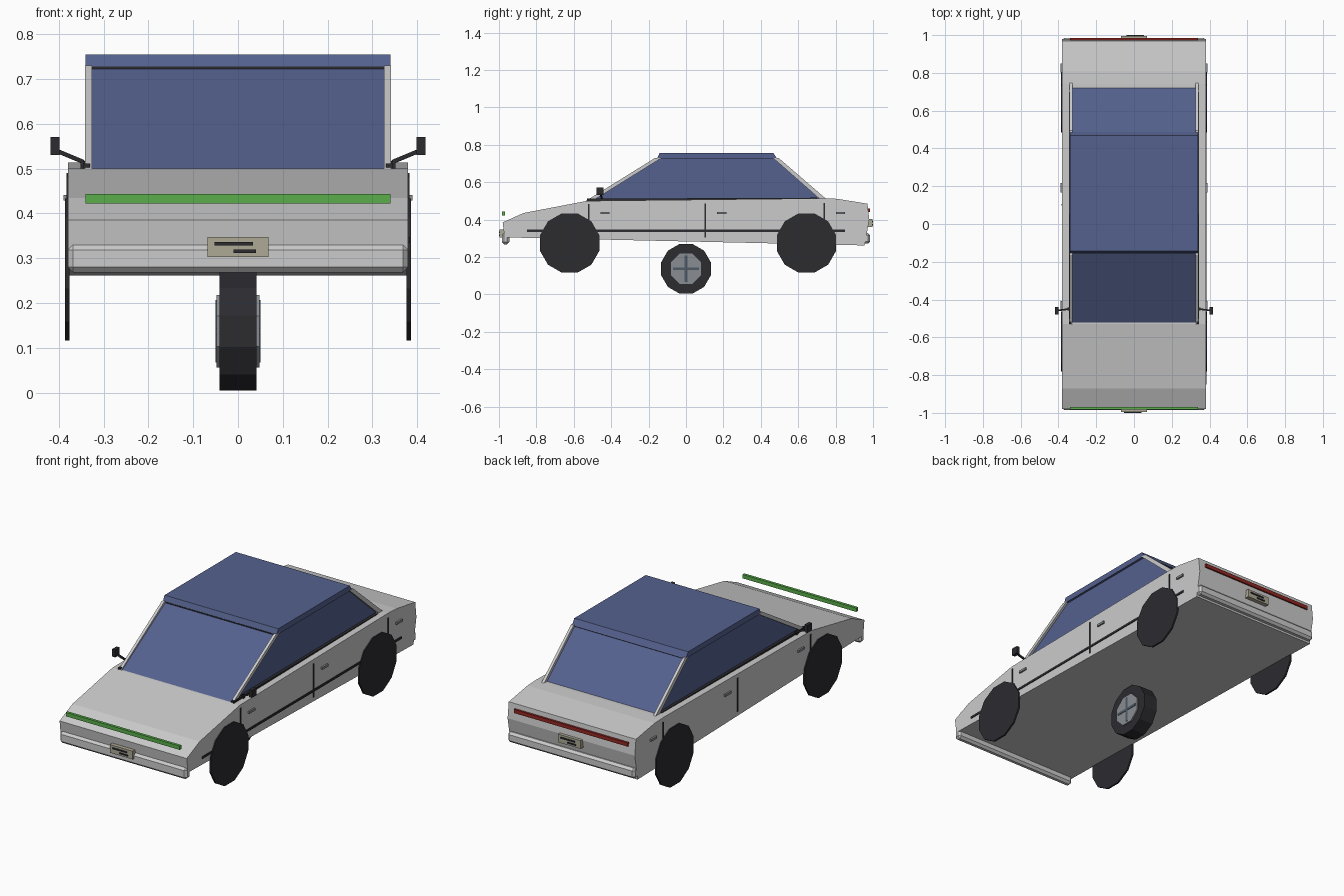
import bpy, math
from mathutils import Vector

if "Cube" in bpy.data.objects:
    bpy.data.objects.remove(bpy.data.objects["Cube"])


def mat(name, rgb):
    m = bpy.data.materials.new(name)
    m.diffuse_color = (*rgb, 1)
    m.use_nodes = True
    m.node_tree.nodes["Principled BSDF"].inputs["Base Color"].default_value = m.diffuse_color
    return m


BLACK = mat("black", (0.025, 0.025, 0.03))
BLUE = mat("blue_glass", (0.09, 0.12, 0.27))
GREEN = mat("green", (0.1, 0.42, 0.07))
RED = mat("red", (0.28, 0.02, 0.015))
CREAM = mat("cream", (0.42, 0.4, 0.3))
STEEL = mat("steel", (0.25, 0.27, 0.29))
DARK_STEEL = mat("dark_steel", (0.08, 0.1, 0.13))


def make(name, verts, faces, m=None):
    me = bpy.data.meshes.new(name)
    me.from_pydata(verts, [], faces)
    me.update()
    ob = bpy.data.objects.new(name, me)
    bpy.context.collection.objects.link(ob)
    if m:
        me.materials.append(m)
    return ob


def extrude_x(name, prof, x0, x1, m=None):
    """Solid from a (y, z) outline, counter-clockwise seen from +x."""
    n = len(prof)
    v = [(x0, y, z) for y, z in prof] + [(x1, y, z) for y, z in prof]
    f = [tuple(range(n - 1, -1, -1)), tuple(range(n, 2 * n))]
    f += [(i, (i + 1) % n, (i + 1) % n + n, i + n) for i in range(n)]
    return make(name, v, f, m)


def box(name, x, y, z, m=None):
    return extrude_x(name, [(y[0], z[0]), (y[1], z[0]), (y[1], z[1]), (y[0], z[1])], x[0], x[1], m)


def disc(name, y, z, r, n, x0, x1, m=None):
    a = [math.tau * (i + 0.5) / n for i in range(n)]
    return extrude_x(name, [(y + r * math.cos(t), z + r * math.sin(t)) for t in a], x0, x1, m)


def bar(name, a, b, w, m=None):
    """Square bar between two points."""
    a, b = Vector(a), Vector(b)
    bpy.ops.mesh.primitive_cube_add(size=1, location=(a + b) / 2)
    ob = bpy.context.object
    ob.name = name
    ob.scale = (w, w, (b - a).length)
    ob.rotation_euler = (b - a).to_track_quat('Z', 'Y').to_euler()
    if m:
        ob.data.materials.append(m)
    return ob


def bevel(ob, w):
    mod = ob.modifiers.new("bevel", 'BEVEL')
    mod.width = w
    mod.segments = 1


# Wedge-shaped body
extrude_x("body", [(-0.97, 0.305), (0.955, 0.262), (0.98, 0.40), (0.97, 0.485), (0.81, 0.511),
                   (0.74, 0.514), (-0.53, 0.5), (-0.87, 0.435), (-0.98, 0.385)], -0.38, 0.38)

# Cabin glass and roof slab
extrude_x("cabin_glass", [(-0.53, 0.495), (0.73, 0.505), (0.48, 0.725), (-0.15, 0.725)],
          -0.328, 0.328, BLUE)
extrude_x("roof", [(-0.155, 0.725), (0.487, 0.725), (0.468, 0.755), (-0.142, 0.755)],
          -0.34, 0.34, BLUE)
for y in (-0.15, 0.48):
    box("roof_edge_trim", (-0.33, 0.33), (y - 0.005, y + 0.005), (0.718, 0.728), BLACK)

# Bumpers
bevel(box("front_bumper", (-0.38, 0.38), (-0.985, -0.945), (0.268, 0.33)), 0.012)
bevel(box("rear_bumper", (-0.38, 0.38), (0.94, 0.985), (0.272, 0.328)), 0.012)

# Light strips
box("front_light_strip", (-0.34, 0.34), (-0.983, -0.968), (0.422, 0.443), GREEN)
box("rear_light_strip", (-0.34, 0.34), (0.965, 0.984), (0.44, 0.46), RED)

# Blank plates with dark bars
for name, s, z in (("front", -1, 0.325), ("rear", 1, 0.382)):
    y = sorted((s * 0.965, s * 0.996))
    box(name + "_plate", (-0.068, 0.068), y, (z - 0.022, z + 0.022), CREAM)
    y = sorted((s * 0.99, s * 1.0))
    for a, b, dz in ((-0.052, 0.033, 0.007), (-0.01, 0.04, -0.009)):
        xr = sorted((-s * a, -s * b))
        box(name + "_plate_bar", xr, y, (z + dz - 0.004, z + dz + 0.004), BLACK)

# Details on both sides
for s in (-1, 1):
    def xs(a, b):
        return sorted((s * a, s * b))

    for name, y, z in (("front_wheel_disc", -0.622, 0.275), ("rear_wheel_disc", 0.644, 0.275)):
        disc(name, y, z, 0.164, 12, *xs(0.376, 0.386), BLACK)
    for y, z0, z1 in ((-0.52, 0.34, 0.483), (0.102, 0.303, 0.485), (0.738, 0.36, 0.49)):
        box("door_seam", xs(0.375, 0.383), (y - 0.004, y + 0.004), (z0, z1), BLACK)
    for y in (-0.433, 0.192, 0.826):
        box("door_handle", xs(0.375, 0.389), (y - 0.025, y + 0.025), (0.429, 0.441), STEEL)
    extrude_x("window_base_trim", [(-0.53, 0.497), (0.70, 0.508), (0.70, 0.517), (-0.53, 0.512)],
              *xs(0.33, 0.345), BLACK)
    # Pillars along the sloping glass edges
    extrude_x("front_pillar", [(-0.535, 0.5), (-0.5, 0.5), (-0.13, 0.73), (-0.165, 0.73)],
              *xs(0.326, 0.341))
    extrude_x("rear_pillar", [(0.715, 0.51), (0.75, 0.51), (0.495, 0.73), (0.465, 0.73)],
              *xs(0.326, 0.341))
    # Mirrors on thin arms
    bar("mirror_base", (s * 0.338, -0.45, 0.508), (s * 0.352, -0.45, 0.508), 0.016, BLACK)
    bar("mirror_arm", (s * 0.345, -0.45, 0.515), (s * 0.405, -0.458, 0.54), 0.009, BLACK)
    box("mirror", xs(0.399, 0.418), (-0.478, -0.44), (0.531, 0.571), BLACK)
    # Hub and cross spokes of the centre wheel
    disc("centre_hub", 0, 0.137, 0.088, 8, *xs(0.03, 0.048), STEEL)
    box("hub_spoke_upright", xs(0.04, 0.0505), (-0.007, 0.007), (0.067, 0.207), DARK_STEEL)
    box("hub_spoke_level", xs(0.04, 0.0505), (-0.07, 0.07), (0.13, 0.144), DARK_STEEL)

# Stripe on the right side only
box("side_stripe", (0.375, 0.384), (-0.85, 0.85), (0.334, 0.346), BLACK)

# Centre wheel under the floor
disc("centre_tyre", 0, 0.137, 0.137, 12, -0.041, 0.041, BLACK)
